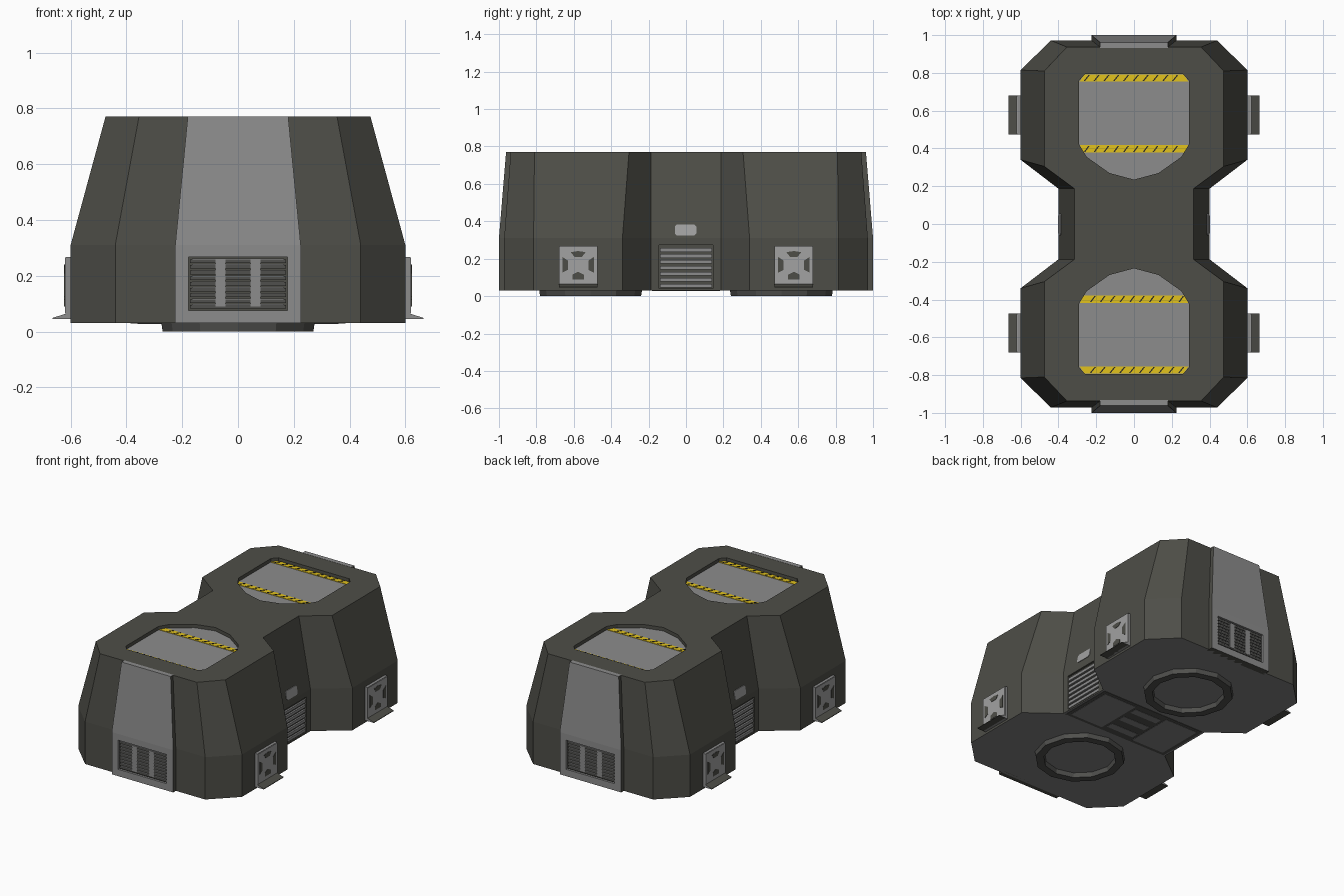
import bpy, bmesh, math

if "Cube" in bpy.data.objects:
    bpy.data.objects.remove(bpy.data.objects["Cube"])


def material(name, r, g, b):
    m = bpy.data.materials.new(name)
    m.diffuse_color = (r, g, b, 1)
    m.use_nodes = True
    m.node_tree.nodes["Principled BSDF"].inputs["Base Color"].default_value = m.diffuse_color
    return m


OLIVE = material("olive_grey_armour", 0.076, 0.076, 0.064)
UNDER = material("underside_grey", 0.22, 0.22, 0.22)
PANEL = material("panel_grey", 0.265, 0.265, 0.265)
LIGHT = material("light_grey", 0.36, 0.36, 0.36)
MID = material("slat_grey", 0.08, 0.08, 0.075)
DARK = material("near_black", 0.025, 0.025, 0.024)
YELLOW = material("warning_yellow", 0.76, 0.54, 0.012)


def loft(name, loops, mat, sx=1, sy=1):
    """Skin a stack of equal-length closed loops, with both ends capped."""
    bm = bmesh.new()
    rings = [[bm.verts.new((x * sx, y * sy, z)) for x, y, z in lp] for lp in loops]
    n = len(rings[0])
    for a, b in zip(rings, rings[1:]):
        for i in range(n):
            j = (i + 1) % n
            bm.faces.new((a[i], a[j], b[j], b[i]))
    bm.faces.new(rings[0])
    bm.faces.new(rings[-1])
    bmesh.ops.recalc_face_normals(bm, faces=bm.faces)
    me = bpy.data.meshes.new(name)
    bm.to_mesh(me)
    bm.free()
    me.materials.append(mat)
    ob = bpy.data.objects.new(name, me)
    bpy.context.collection.objects.link(ob)
    return ob


def prism(name, outline, z0, z1, mat, sx=1, sy=1):
    return loft(name, [[(x, y, z) for x, y in outline] for z in (z0, z1)], mat, sx, sy)


def box(name, x0, x1, y0, y1, z0, z1, mat, sx=1, sy=1):
    return prism(name, [(x0, y0), (x1, y0), (x1, y1), (x0, y1)], z0, z1, mat, sx, sy)


def side_plate(name, outline, x0, x1, mat, sx=1, sy=1):
    """Outline in (y, z), extruded along x."""
    return loft(name, [[(x, y, z) for y, z in outline] for x in (x0, x1)], mat, sx, sy)


def paint(ob, mat, rule):
    """Give a second colour to the faces that satisfy the rule."""
    ob.data.materials.append(mat)
    for p in ob.data.polygons:
        if rule(p):
            p.material_index = 1


def cut(target, cutter):
    mod = target.modifiers.new("cut", 'BOOLEAN')
    mod.operation, mod.solver, mod.object = 'DIFFERENCE', 'EXACT', cutter
    bpy.context.view_layer.objects.active = target
    bpy.ops.object.modifier_apply(modifier=mod.name)
    bpy.data.objects.remove(cutter)


def four_way(quarter):
    """Mirror a quarter outline (running from the waist to the end) around both axes."""
    right = [(x, -y) for x, y in reversed(quarter)] + quarter
    return right + [(-x, y) for x, y in reversed(right)]


# Main armoured body: vertical skirt, then taper to the roof
low = four_way([(0.40, 0.187), (0.60, 0.34), (0.60, 0.815), (0.44, 0.972)])
high = four_way([(0.315, 0.187), (0.475, 0.305), (0.475, 0.81), (0.355, 0.937)])
body = loft("armoured_body", [[(x, y, z) for x, y in o] for o, z in
                              ((low, 0.03), (low, 0.31), (high, 0.77))], OLIVE)

# Roof hatch outline (half, mirrored in x)
half = [(0.13, 0.27), (0.25, 0.355), (0.29, 0.42), (0.29, 0.76), (0.26, 0.793)]
hatch = [(0, 0.235)] + half + [(-x, y) for x, y in reversed(half)]

for sy in (1, -1):
    cut(body, prism("hatch_cutter", hatch, 0.742, 0.85, OLIVE, 1, sy))
for sx in (1, -1):
    cut(body, box("vent_cutter", 0.385, 0.5, -0.145, 0.145, 0.04, 0.272, OLIVE, sx))
paint(body, UNDER, lambda p: p.normal.z < -0.9 and p.center.z < 0.035)

for sy, end in ((-1, "front"), (1, "rear")):
    # Recessed hatch door with warning stripes
    prism(end + "_hatch_door", hatch, 0.735, 0.747, PANEL, 1, sy)
    for k, (y0, y1, w0, w1) in enumerate(((0.378, 0.417, 0.265, 0.287),
                                          (0.755, 0.791, 0.288, 0.262))):
        prism(f"{end}_warning_strip_{k}", [(-w0, y0), (w0, y0), (w1, y1), (-w1, y1)],
              0.746, 0.75, YELLOW, 1, sy)
        for i in range(10):
            x = -0.25 + i * 0.052
            prism(f"{end}_strip_slash_{k}_{i}",
                  [(x - 0.016, y0 + 0.003), (x - 0.008, y0 + 0.003),
                   (x + 0.016, y1 - 0.003), (x + 0.008, y1 - 0.003)],
                  0.749, 0.752, DARK, sy, sy)

    # Raised end panel following the body's slope, with armour-coloured sides
    def ring(w, y, yi, z):
        return [(-w, yi, z), (-w, y, z), (w, y, z), (w, yi, z)]
    panel = loft(end + "_end_panel", [ring(0.225, 1.0, 0.95, 0.03), ring(0.225, 1.0, 0.95, 0.31),
                                      ring(0.18, 0.962, 0.932, 0.771)], PANEL, 1, sy)
    paint(panel, OLIVE, lambda p: abs(p.normal.x) > 0.7 or p.normal.z < -0.9)
    cut(panel, box("grille_cutter", -0.178, 0.178, 0.982, 1.1, 0.075, 0.268, PANEL, 1, sy))

    # Grille inside the end panel
    box(end + "_grille_back", -0.178, 0.178, 0.978, 0.986, 0.075, 0.268, OLIVE, 1, sy)
    for i in range(9):
        z = 0.082 + i * 0.0205
        box(f"{end}_grille_slat_{i}", -0.172, 0.172, 0.985, 0.994, z, z + 0.013, MID, 1, sy)
        box(f"{end}_grille_edge_{i}", -0.165, 0.165, 0.985, 0.995, z + 0.013, z + 0.016,
            PANEL, 1, sy)
    for x in (-0.062, 0.062):
        box(end + "_grille_bar", x - 0.018, x + 0.018, 0.985, 0.996, 0.09, 0.258, PANEL, 1, sy)

    # Round foot ring under each pod
    bm = bmesh.new()
    rings = []
    for r, z in ((0.275, 0.032), (0.27, 0.0), (0.22, 0.0), (0.215, 0.032)):
        rings.append([bm.verts.new((r * math.cos(a), r * math.sin(a) + sy * 0.51, z))
                      for a in (math.tau * i / 12 for i in range(12))])
    for k in range(4):
        a, b = rings[k], rings[(k + 1) % 4]
        for i in range(12):
            j = (i + 1) % 12
            bm.faces.new((a[i], a[j], b[j], b[i]))
    bmesh.ops.recalc_face_normals(bm, faces=bm.faces)
    me = bpy.data.meshes.new(end + "_foot_ring")
    bm.to_mesh(me)
    bm.free()
    me.materials.append(MID)
    bpy.context.collection.objects.link(bpy.data.objects.new(end + "_foot_ring", me))

    # Side connector ports with flared lip
    for sx, side in ((1, "right"), (-1, "left")):
        nm = f"{end}_{side}_port"
        box(nm + "_frame", 0.59, 0.618, 0.473, 0.68, 0.045, 0.267, PANEL, sx, sy)
        side_plate(nm + "_face", [(0.476, 0.066), (0.677, 0.066), (0.677, 0.264), (0.476, 0.264)],
                   0.61, 0.621, LIGHT, sx, sy)
        lip = loft(nm + "_lip", [[(0.61, y, 0.045), (0.665, y, 0.045), (0.665, y, 0.049),
                                  (0.61, y, 0.066)] for y in (0.473, 0.68)], OLIVE, sx, sy)
        paint(lip, PANEL, lambda p: abs(p.normal.y) > 0.9)
        c, h = 0.5765, 0.165
        spots = {"upper": [(-0.04, 0.07), (-0.02, 0.045), (0.02, 0.045), (0.04, 0.07), (0, 0.076)],
                 "lower": [(-0.03, -0.075), (-0.03, -0.05), (0, -0.035), (0.03, -0.05), (0.03, -0.075)],
                 "inner": [(-0.085, -0.04), (-0.055, -0.025), (-0.055, 0.025), (-0.085, 0.045)],
                 "outer": [(0.085, -0.04), (0.055, -0.025), (0.055, 0.025), (0.085, 0.045)]}
        for key, pts in spots.items():
            side_plate(f"{nm}_{key}_slot", [(c + y, h + z) for y, z in pts],
                       0.617, 0.623, OLIVE, sx, sy)

for sx, side in ((1, "right"), (-1, "left")):
    # Waist vent with alternating slats
    box(side + "_vent_back", 0.38, 0.387, -0.145, 0.145, 0.04, 0.272, OLIVE, sx)
    for i in range(7):
        z = 0.045 + i * 0.032
        box(f"{side}_vent_slat_{i}", 0.386, 0.398, -0.14, 0.14, z, z + 0.019, PANEL, sx)
    # Small chamfered lamp plate on the sloped waist
    lamp = [(-0.06, 0.335), (-0.05, 0.325), (0.045, 0.325), (0.055, 0.335),
            (0.055, 0.373), (0.045, 0.383), (-0.05, 0.383), (-0.06, 0.373)]
    slope = lambda z: 0.40 - (z - 0.31) * 0.085 / 0.46
    loft(side + "_waist_lamp", [[(slope(z) + d, y, z) for y, z in lamp]
                                for d in (-0.005, 0.004)], LIGHT, sx)
    # Underside waist panels
    box(side + "_belly_panel", 0.12, 0.36, -0.16, 0.16, 0.0265, 0.03, UNDER, sx)

# Belly plate with cross ribs
box("belly_plate", -0.385, 0.385, -0.183, 0.183, 0.028, 0.032, MID)
for y in (-0.11, 0.0, 0.11):
    box("belly_rib", -0.10, 0.10, y - 0.025, y + 0.025, 0.0265, 0.03, UNDER)
